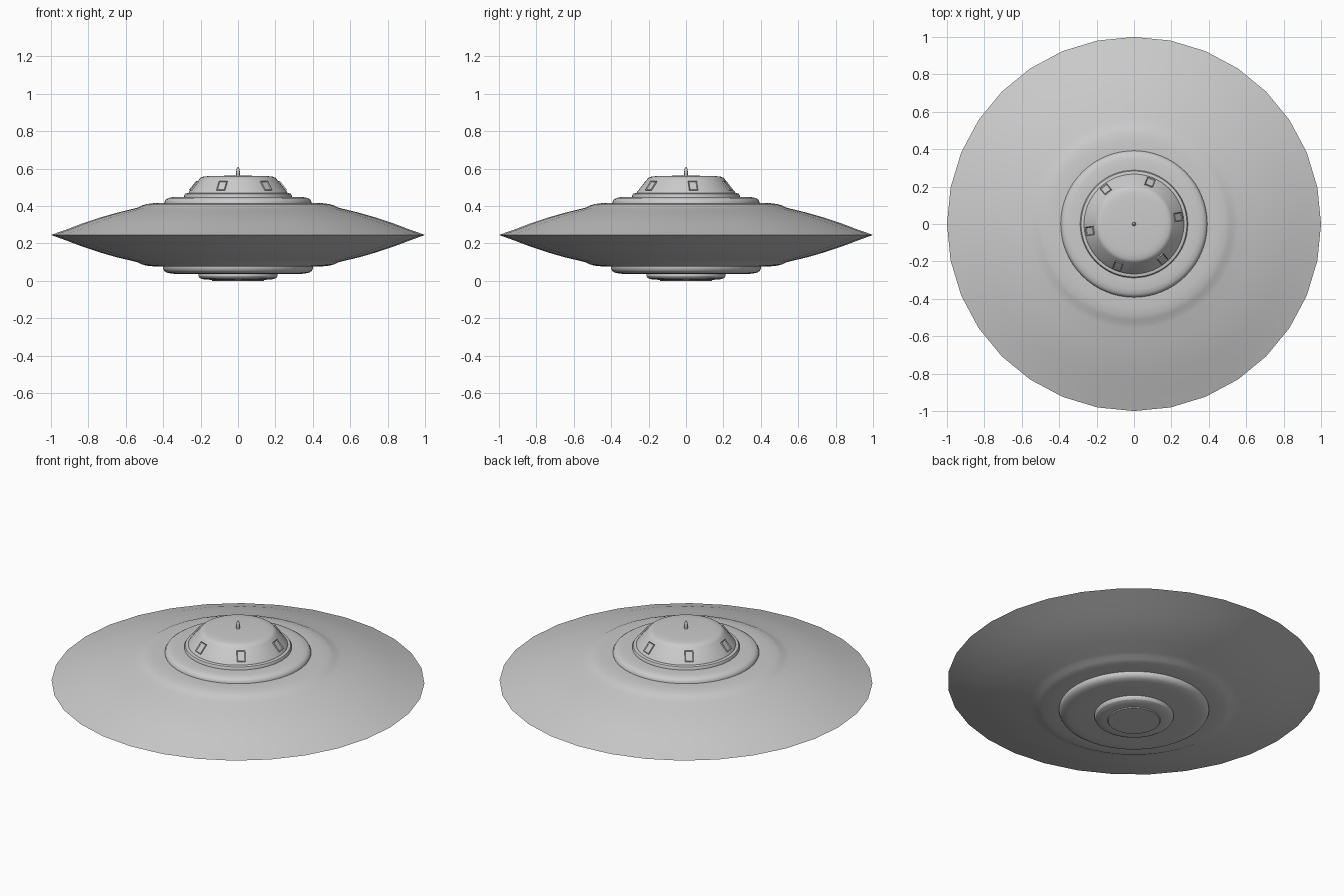
import bpy, bmesh, math
from mathutils import Matrix, Vector

cube = bpy.data.objects.get("Cube")
if cube:
    bpy.data.objects.remove(cube, do_unlink=True)

GREY = (0.6, 0.6, 0.6, 1.0)
metal = bpy.data.materials.new("plain grey metal")
metal.use_nodes = True
metal.diffuse_color = GREY
metal.node_tree.nodes["Principled BSDF"].inputs["Base Color"].default_value = GREY


def finish(name, bm, angle=30):
    """Turn a bmesh into a named, smooth-shaded grey object."""
    bmesh.ops.recalc_face_normals(bm, faces=bm.faces)
    mesh = bpy.data.meshes.new(name)
    bm.to_mesh(mesh)
    bm.free()
    mesh.materials.append(metal)
    obj = bpy.data.objects.new(name, mesh)
    bpy.context.collection.objects.link(obj)
    bpy.ops.object.select_all(action='DESELECT')
    obj.select_set(True)
    bpy.context.view_layer.objects.active = obj
    bpy.ops.object.shade_smooth_by_angle(angle=math.radians(angle))
    return obj


def lathe(name, profile, sides=64, angle=30):
    """Revolve (radius, height) points around the z axis."""
    bm = bmesh.new()
    verts = [bm.verts.new((r, 0, z)) for r, z in profile]
    edges = [bm.edges.new(pair) for pair in zip(verts, verts[1:])]
    bmesh.ops.spin(bm, geom=verts + edges, cent=(0, 0, 0), axis=(0, 0, 1),
                   angle=math.tau, steps=sides, use_duplicate=False)
    bmesh.ops.remove_doubles(bm, verts=bm.verts, dist=1e-4)
    return finish(name, bm, angle)


# Saucer hull: sharp rim, soft raised shoulder above and below
lathe("saucer_hull", [
    (0, 0.417), (0.40, 0.417), (0.45, 0.415), (0.49, 0.410), (0.515, 0.402),
    (0.535, 0.392), (0.56, 0.385), (0.65, 0.363), (0.74, 0.337), (0.83, 0.307),
    (0.92, 0.273), (1.0, 0.245),
    (0.92, 0.216), (0.83, 0.182), (0.74, 0.152), (0.65, 0.126), (0.56, 0.105),
    (0.535, 0.098), (0.515, 0.088), (0.49, 0.081), (0.45, 0.077), (0.40, 0.075),
    (0, 0.075)], sides=32)

# Rounded step on top of the hull
lathe("upper_step", [
    (0, 0.41), (0.392, 0.41), (0.392, 0.422), (0.386, 0.434), (0.374, 0.442),
    (0.35, 0.447), (0.31, 0.449), (0, 0.449)])

# Thin collar at the foot of the cabin
lathe("cabin_collar", [
    (0, 0.445), (0.288, 0.445), (0.288, 0.456), (0.283, 0.465), (0.272, 0.468),
    (0, 0.468)])

# Sloped cabin with a rounded, flat roof
lathe("cabin_dome", [
    (0, 0.46), (0.268, 0.46), (0.267, 0.468), (0.262, 0.475), (0.207, 0.543),
    (0.199, 0.551), (0.188, 0.556), (0.165, 0.559), (0.14, 0.561), (0, 0.562)])

# Small bullet-shaped mast on the roof
lathe("roof_mast", [
    (0, 0.555), (0.009, 0.555), (0.010, 0.58), (0.009, 0.592), (0.006, 0.602),
    (0.003, 0.608), (0, 0.610)], sides=12, angle=40)

# Rounded steps under the hull
lathe("lower_step", [
    (0, 0.08), (0.402, 0.08), (0.402, 0.066), (0.395, 0.053), (0.382, 0.044),
    (0.355, 0.038), (0.31, 0.036), (0, 0.036)])
lathe("belly_hatch", [
    (0, 0.04), (0.212, 0.04), (0.212, 0.026), (0.206, 0.016), (0.192, 0.009),
    (0.165, 0.006), (0.142, 0.005), (0.138, 0.0), (0, 0.0)], angle=25)

# Six framed windows lying on the cabin slope
slope_up = Vector((-0.055, 0, 0.068)).normalized()
side = Vector((0, 1, 0))
outward = side.cross(slope_up).normalized()
place = Matrix((side, slope_up, outward)).transposed().to_4x4()
place.translation = (0.2365, 0, 0.506)
for i in range(6):
    bm = bmesh.new()
    bmesh.ops.create_cube(bm, size=1)
    bmesh.ops.scale(bm, vec=(0.046, 0.062, 0.014), verts=bm.verts)
    bm.normal_update()
    front = [f for f in bm.faces if f.normal.z > 0.9]
    bmesh.ops.inset_region(bm, faces=front, thickness=0.006)
    bmesh.ops.translate(bm, vec=(0, 0, -0.004), verts=front[0].verts)
    turn = Matrix.Rotation(math.radians(9 + 60 * i), 4, 'Z')
    bmesh.ops.transform(bm, matrix=turn @ place, verts=bm.verts)
    finish(f"cabin_window_{i + 1}", bm)
